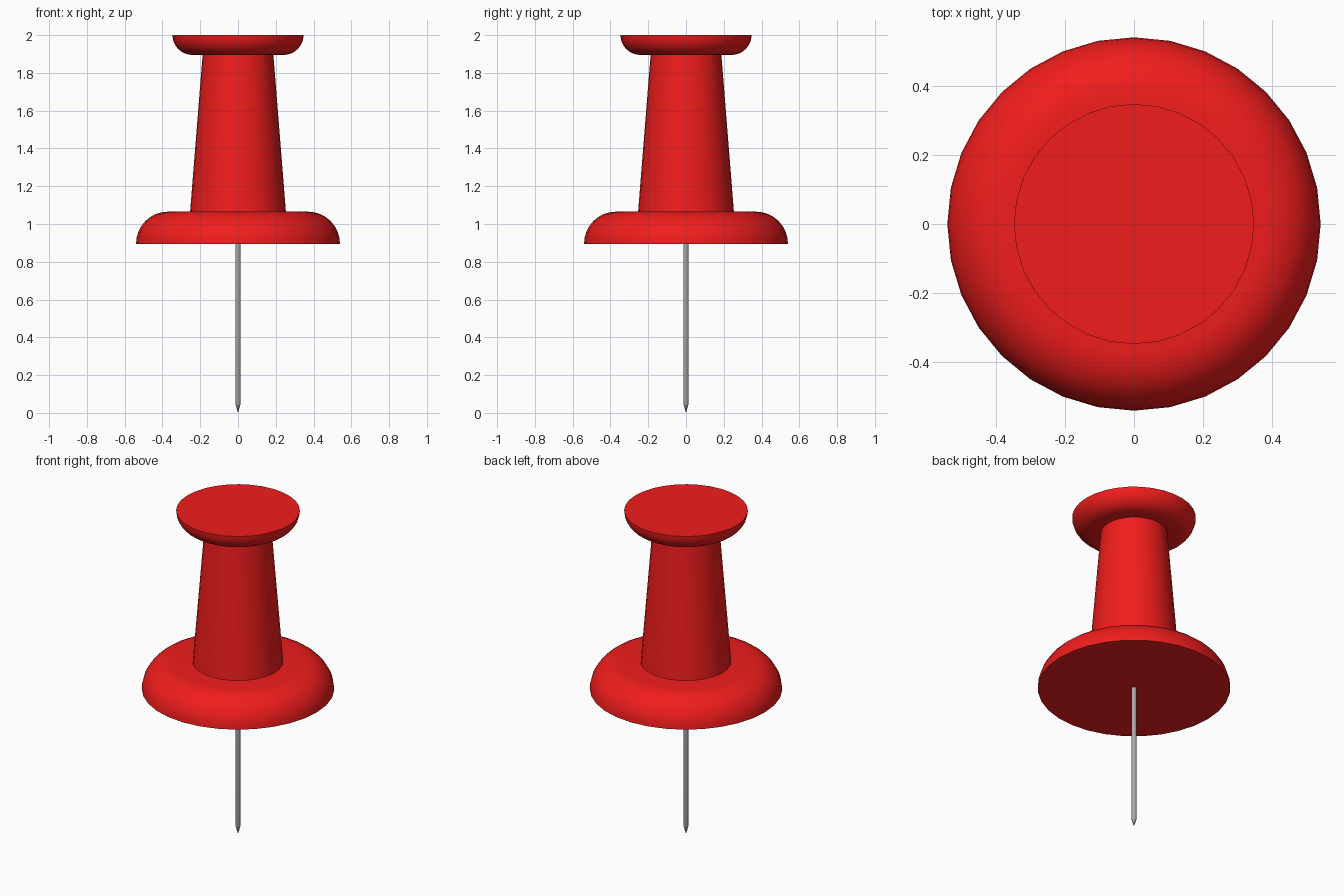
import bpy, bmesh, math

if "Cube" in bpy.data.objects:
    bpy.data.objects.remove(bpy.data.objects["Cube"])


def material(name, color):
    m = bpy.data.materials.new(name)
    m.diffuse_color = color
    m.use_nodes = True
    m.node_tree.nodes["Principled BSDF"].inputs["Base Color"].default_value = m.diffuse_color
    return m


def lathe(name, profile, sides, mat=None):
    """Revolve (radius, z) points around the z axis; radius 0 makes a pole."""
    bm = bmesh.new()
    rings = []
    for r, z in profile:
        if r == 0:
            rings.append([bm.verts.new((0, 0, z))])
        else:
            rings.append([bm.verts.new((r * math.cos(2 * math.pi * i / sides),
                                        r * math.sin(2 * math.pi * i / sides), z))
                          for i in range(sides)])
    for a, b in zip(rings, rings[1:]):
        for i in range(sides):
            j = (i + 1) % sides
            if len(a) == 1:
                bm.faces.new((a[0], b[j], b[i]))
            else:
                bm.faces.new((a[i], a[j], b[j], b[i]))
    # flat end caps
    for ring in (rings[0], rings[-1]):
        if len(ring) > 2:
            bm.faces.new(ring)
    bmesh.ops.recalc_face_normals(bm, faces=bm.faces)
    mesh = bpy.data.meshes.new(name)
    bm.to_mesh(mesh)
    bm.free()
    obj = bpy.data.objects.new(name, mesh)
    bpy.context.collection.objects.link(obj)
    if mat:
        mesh.materials.append(mat)
    bpy.ops.object.select_all(action='DESELECT')
    obj.select_set(True)
    bpy.context.view_layer.objects.active = obj
    bpy.ops.object.shade_smooth_by_angle(angle=math.radians(35))
    return obj


def quarter(r_flat, z_flat, z_rim, radius, steps=8):
    """Quarter-round edge from the wide rim to the flat face."""
    h = z_flat - z_rim
    return [(r_flat + radius * math.cos(t), z_rim + h * math.sin(t))
            for t in (math.pi / 2 * k / steps for k in range(steps + 1))]


red = material("red_plastic", (0.88, 0.012, 0.012, 1))
SIDES = 32

# collar: flat below, rounded upper edge
lathe("collar", quarter(0.372, 1.065, 0.895, 0.168), SIDES, red)

# tapered grip between collar and cap
lathe("grip", [(0.254, 1.06), (0.187, 1.90)], SIDES, red)

# cap: flat above, rounded lower edge
lathe("cap", quarter(0.24, 1.895, 2.0, 0.107), SIDES, red)

# steel needle with pointed tip
steel = material("steel", (0.4, 0.4, 0.4, 1))
lathe("needle", [(0, 0), (0.0145, 0.05), (0.0145, 0.91)], 16, steel)
